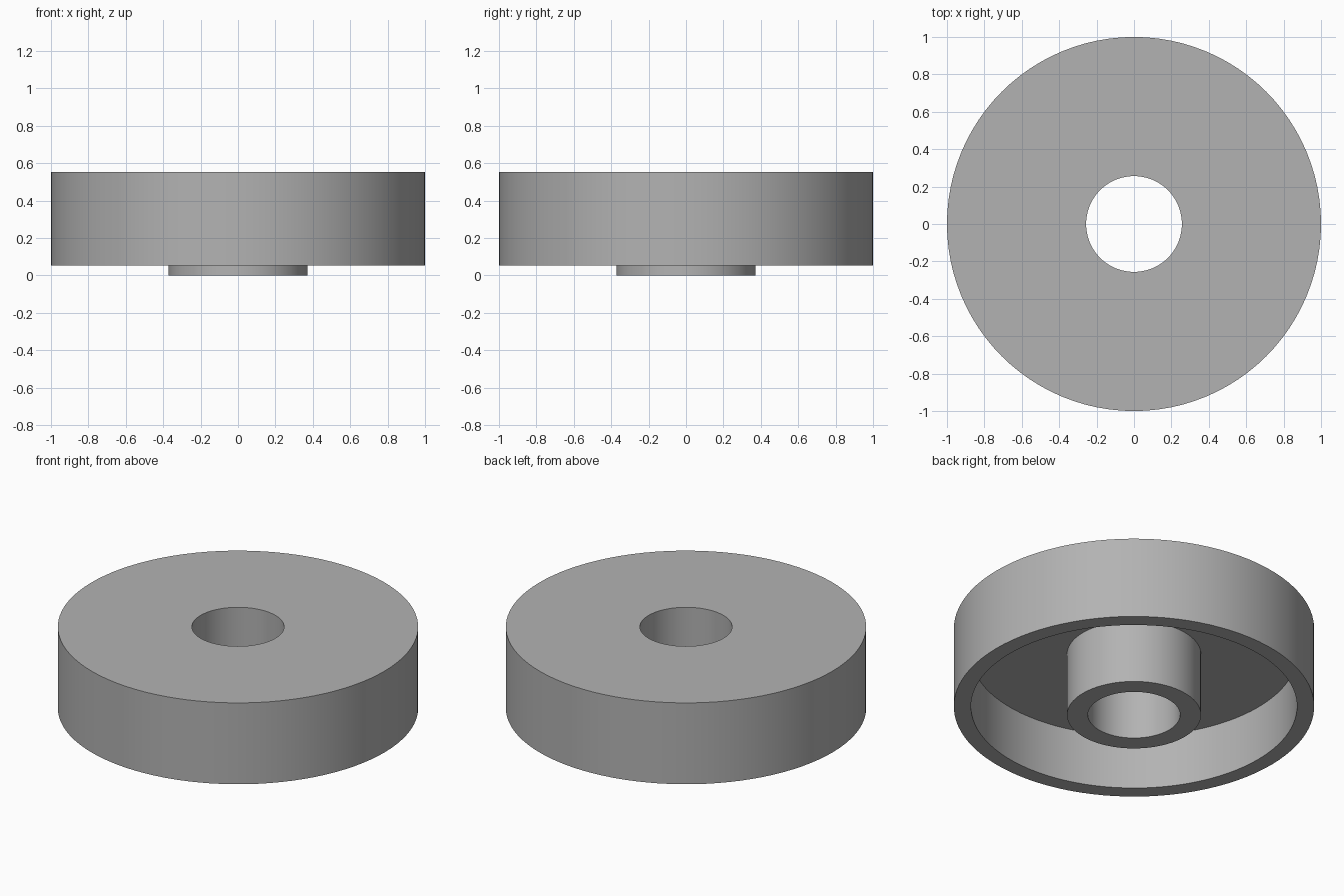
import bpy
import bmesh
import math

cube = bpy.data.objects.get("Cube")
if cube:
    bpy.data.objects.remove(cube, do_unlink=True)

# Main sizes
SEGMENTS = 96
OUTER_R, RIM_R, HUB_R, BORE_R = 1.0, 0.905, 0.372, 0.256
TOP_Z, CEILING_Z, RIM_Z, HUB_Z = 0.552, 0.388, 0.054, 0.0

# Plain grey metal
grey = bpy.data.materials.new("grey_metal")
grey.use_nodes = True
colour = (0.45, 0.45, 0.45, 1.0)
grey.diffuse_color = colour
grey.node_tree.nodes["Principled BSDF"].inputs["Base Color"].default_value = colour


def lathe(name, profile):
    """Turn a closed (radius, height) profile around the z axis."""
    bm = bmesh.new()
    rings = []
    for r, z in profile:
        angles = [math.tau * i / SEGMENTS for i in range(SEGMENTS)]
        rings.append([bm.verts.new((r * math.cos(a), r * math.sin(a), z)) for a in angles])
    for k, ring in enumerate(rings):
        following = rings[(k + 1) % len(rings)]
        for i in range(SEGMENTS):
            j = (i + 1) % SEGMENTS
            bm.faces.new((ring[i], ring[j], following[j], following[i]))
    bmesh.ops.recalc_face_normals(bm, faces=bm.faces)
    mesh = bpy.data.meshes.new(name)
    bm.to_mesh(mesh)
    bm.free()
    mesh.materials.append(grey)
    obj = bpy.data.objects.new(name, mesh)
    bpy.context.collection.objects.link(obj)
    bpy.ops.object.select_all(action="DESELECT")
    obj.select_set(True)
    bpy.context.view_layer.objects.active = obj
    bpy.ops.object.shade_smooth_by_angle(angle=math.radians(30))
    return obj


# Hollow wheel: top disc, outer rim, and central hub with a through bore
lathe("wheel_with_hub", [
    (BORE_R, TOP_Z), (OUTER_R, TOP_Z),
    (OUTER_R, RIM_Z), (RIM_R, RIM_Z),
    (RIM_R, CEILING_Z), (HUB_R, CEILING_Z),
    (HUB_R, HUB_Z), (BORE_R, HUB_Z),
])
